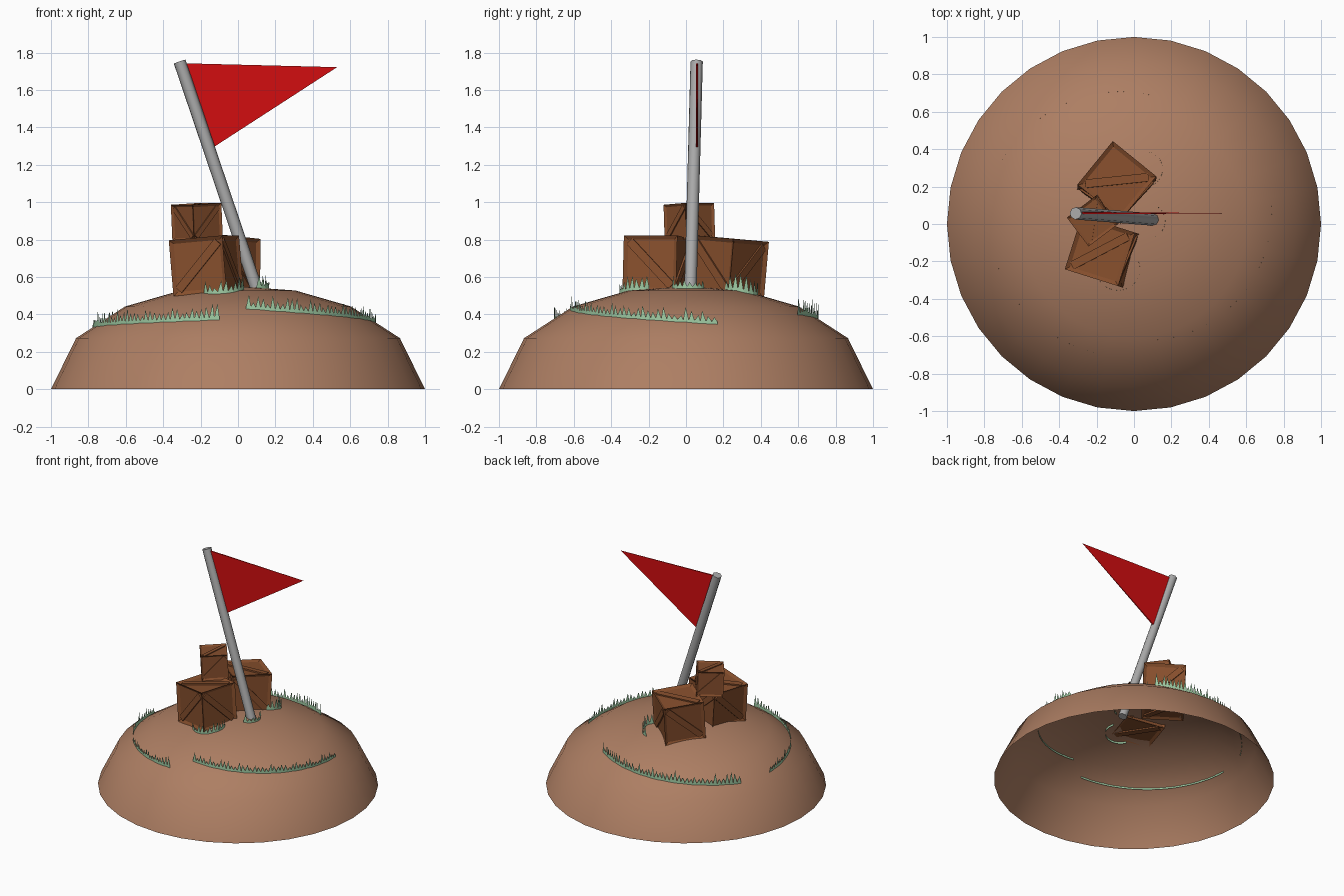
import bpy, bmesh, math, random
from mathutils import Vector, Matrix, Euler

if "Cube" in bpy.data.objects:
    bpy.data.objects.remove(bpy.data.objects["Cube"])

random.seed(4)


def material(name, rgb):
    m = bpy.data.materials.new(name)
    m.diffuse_color = (*rgb, 1)
    m.use_nodes = True
    m.node_tree.nodes["Principled BSDF"].inputs["Base Color"].default_value = m.diffuse_color
    return m


EARTH = material("earth brown", (0.42, 0.21, 0.125))
WOOD = material("crate wood", (0.24, 0.078, 0.026))
STEEL = material("pole grey", (0.40, 0.40, 0.40))
RED = material("flag red", (0.65, 0.004, 0.005))
GREEN = material("grass green", (0.36, 0.62, 0.38))


def finish(bm, name, mat, smooth=None):
    me = bpy.data.meshes.new(name)
    bm.to_mesh(me)
    bm.free()
    me.materials.append(mat)
    ob = bpy.data.objects.new(name, me)
    bpy.context.collection.objects.link(ob)
    if smooth:
        bpy.ops.object.select_all(action='DESELECT')
        ob.select_set(True)
        bpy.context.view_layer.objects.active = ob
        bpy.ops.object.shade_smooth_by_angle(angle=math.radians(smooth))
    return ob


# Mound: open dome turned from a profile of radius, height
PROFILE = [(1.0, 0.0), (0.866, 0.273), (0.605, 0.442), (0.307, 0.528), (0.0, 0.55)]


def ground(x, y):
    r = math.hypot(x, y)
    for (r0, z0), (r1, z1) in zip(PROFILE, PROFILE[1:]):
        if r >= r1:
            return z0 + (z1 - z0) * (r0 - r) / (r0 - r1)


bm = bmesh.new()
prof = [bm.verts.new((r, 0, z)) for r, z in PROFILE]
edges = [bm.edges.new(p) for p in zip(prof, prof[1:])]
bmesh.ops.spin(bm, geom=prof + edges, cent=(0, 0, 0), axis=(0, 0, 1),
               angle=2 * math.pi, steps=32)
bmesh.ops.remove_doubles(bm, verts=bm.verts[:], dist=0.001)
bmesh.ops.recalc_face_normals(bm, faces=bm.faces[:])
if max(bm.faces, key=lambda f: f.calc_center_median().z).normal.z < 0:
    bmesh.ops.reverse_faces(bm, faces=bm.faces[:])
finish(bm, "mound", EARTH, 60)

# Leaning pole
bottom, top = Vector((0.125, 0.022, 0.46)), Vector((-0.312, 0.057, 1.752))
axis = top - bottom
bm = bmesh.new()
bmesh.ops.create_cone(bm, cap_ends=True, segments=8, radius1=0.033, radius2=0.033,
                      depth=axis.length,
                      matrix=Matrix.Translation((top + bottom) / 2)
                      @ axis.to_track_quat('Z', 'Y').to_matrix().to_4x4())
finish(bm, "pole", STEEL, 50)

# Pennant: thin wedge ending in a point
bm = bmesh.new()
tip = bm.verts.new((0.53, 0.058, 1.722))
a, b = [[bm.verts.new((x, y, z)) for x, z in ((-0.30, 1.743), (-0.145, 1.285))]
        for y in (0.052, 0.063)]
for f in ([a[0], a[1], tip], [b[1], b[0], tip], [a[1], b[1], tip],
          [b[0], a[0], tip], [a[1], a[0], b[0], b[1]]):
    bm.faces.new(f)
bmesh.ops.recalc_face_normals(bm, faces=bm.faces[:])
finish(bm, "flag", RED)


# Crates: recessed panels inside a frame, one diagonal brace on each face
def crate(name, size, centre, rot):
    border, depth = size * 0.1, size * 0.045
    bm = bmesh.new()
    bmesh.ops.create_cube(bm, size=size)
    bmesh.ops.inset_individual(bm, faces=bm.faces[:], thickness=border, depth=-depth)
    length = (size - 2 * border) * math.sqrt(2)
    for ax, deg in (('X', 0), ('X', 90), ('X', 180), ('X', 270), ('Y', 90), ('Y', 270)):
        m = (Matrix.Rotation(math.radians(deg), 4, ax)
             @ Matrix.Translation((0, 0, size / 2 - depth * 0.65))
             @ Matrix.Rotation(math.radians(45), 4, 'Z')
             @ Matrix.Diagonal((length, size * 0.15, depth * 0.9, 1)))
        bmesh.ops.create_cube(bm, size=1, matrix=m)
    ob = finish(bm, name, WOOD)
    ob.location = centre
    ob.rotation_euler = Euler([math.radians(d) for d in rot])


crate("front_crate", 0.30, (-0.17, -0.148, 0.66), (0, -5, -17.5))
crate("back_crate", 0.30, (-0.092, 0.22, 0.657), (-4, -3, -39))
crate("small_top_crate", 0.193, (-0.22, 0.018, 0.895), (0, -3, 37))


# Grass: jagged upright strips along arcs
def grass(name, centre, r0, r1, a0, a1, tall):
    bm = bmesh.new()
    n = max(5, round(abs(math.radians(a1 - a0)) * (r0 + r1) / 2 / 0.028))

    def point(t, h):
        ang = math.radians(a0 + (a1 - a0) * t)
        r = r0 + (r1 - r0) * t
        x, y = centre[0] + r * math.cos(ang), centre[1] + r * math.sin(ang)
        return bm.verts.new((x, y, ground(x, y) + h))

    low, mid = point(0, -0.015), point(0, 0.012)
    for i in range(n):
        low2, mid2 = point((i + 1) / n, -0.015), point((i + 1) / n, 0.012)
        bm.faces.new((low, low2, mid2, mid))
        peak = point((i + random.uniform(0.3, 0.7)) / n, tall * random.uniform(0.4, 1))
        bm.faces.new((mid, mid2, peak))
        low, mid = low2, mid2
    finish(bm, name, GREEN)


grass("grass_front_left", (0, 0), 0.78, 0.712, 175, 262, 0.09)
grass("grass_back", (0, 0), 0.785, 0.67, 155, 63, 0.10)
grass("grass_right", (0, 0), 0.75, 0.622, 13, -86, 0.085)
grass("grass_back_tuft", (0.06, 0.295), 0.092, 0.095, 80, -65, 0.10)
grass("grass_pole_tuft", (0.075, 0.018), 0.09, 0.095, 62, -75, 0.07)
grass("grass_crate_tuft", (-0.08, -0.235), 0.125, 0.11, -145, 20, 0.08)
